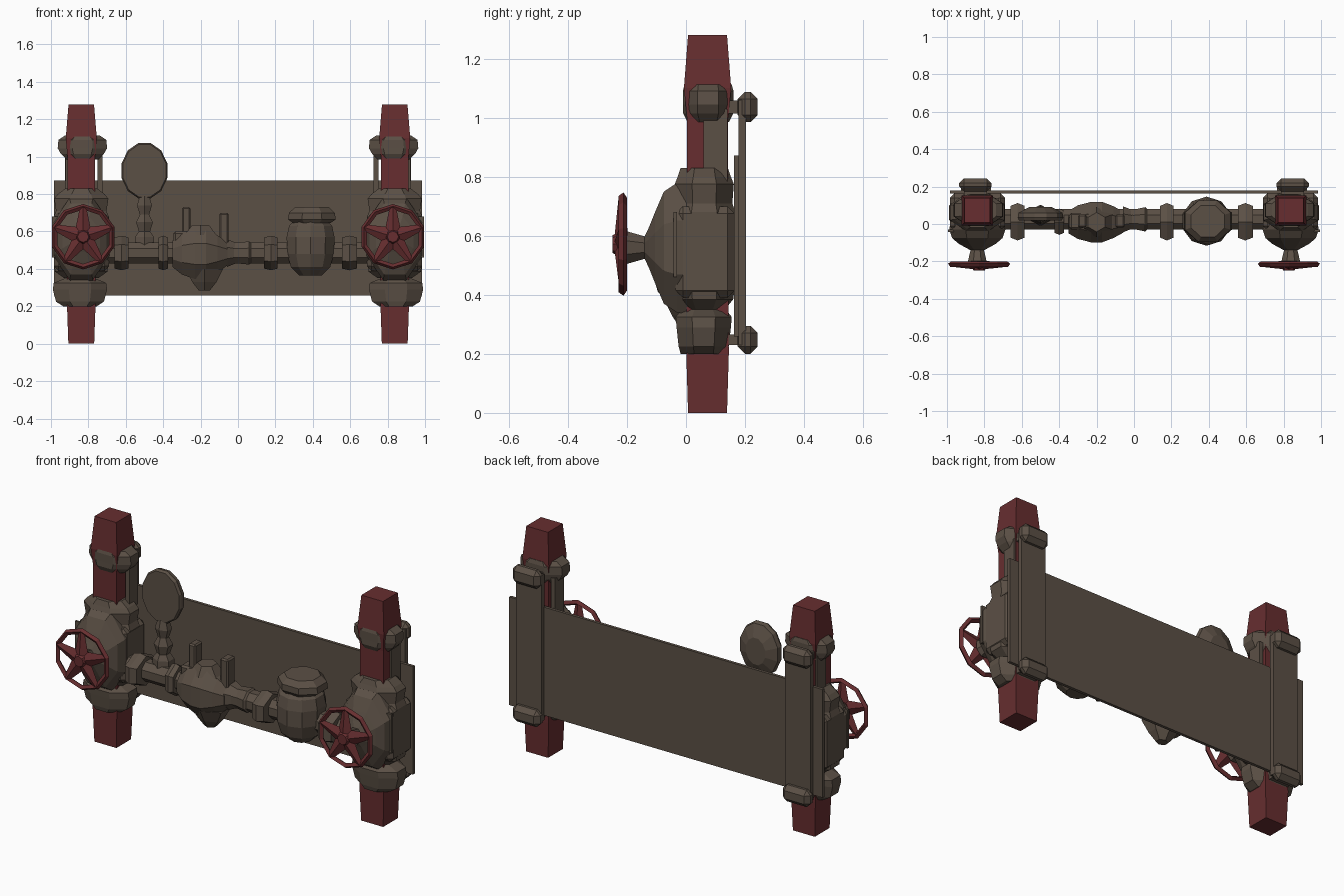
import bpy, bmesh
from math import sin, cos, pi, radians
from mathutils import Vector, Matrix

cube = bpy.data.objects.get("Cube")
if cube:
    bpy.data.objects.remove(cube, do_unlink=True)


def material(name, color):
    m = bpy.data.materials.new(name)
    m.use_nodes = True
    m.diffuse_color = color
    m.node_tree.nodes["Principled BSDF"].inputs["Base Color"].default_value = color
    return m


BROWN = material("weathered brown", (0.105, 0.08, 0.06, 1))
RED = material("dark red", (0.135, 0.027, 0.029, 1))


def finish(name, bm, mat):
    bmesh.ops.recalc_face_normals(bm, faces=bm.faces)
    mesh = bpy.data.meshes.new(name)
    bm.to_mesh(mesh)
    bm.free()
    mesh.materials.append(mat)
    ob = bpy.data.objects.new(name, mesh)
    bpy.context.collection.objects.link(ob)
    return ob


def loft(name, axis, centre, sections, n=8, mat=BROWN):
    """Stack n-sided rings (position, half width, half height) along an axis.
    The centre gives the two remaining coordinates in xyz order."""
    bm = bmesh.new()
    rings = []
    for pos, a, b in sections:
        ring = []
        k = 1 / cos(pi / n)
        for i in range(n):
            t = 2 * pi * (i + 0.5) / n
            co = [centre[0] + a * k * cos(t), centre[1] + b * k * sin(t)]
            co.insert("xyz".index(axis), pos)
            ring.append(bm.verts.new(co))
        rings.append(ring)
    for lo, hi in zip(rings, rings[1:]):
        for i in range(n):
            j = (i + 1) % n
            bm.faces.new((lo[i], lo[j], hi[j], hi[i]))
    bm.faces.new(rings[0])
    bm.faces.new(rings[-1])
    return finish(name, bm, mat)


def box(name, x, y, z, mat=BROWN, bevel=0):
    bm = bmesh.new()
    bmesh.ops.create_cube(bm, size=1)
    for v in bm.verts:
        v.co = [(r[0] + r[1]) / 2 + c * (r[1] - r[0]) for r, c in zip((x, y, z), v.co)]
    if bevel:
        bmesh.ops.bevel(bm, geom=bm.edges[:], offset=bevel, segments=1, affect='EDGES')
    return finish(name, bm, mat)


def hand_wheel(name, x, y, z, radius):
    """Faceted rim, five tapering spokes and a pointed hub."""
    bm = bmesh.new()
    n = 10
    profile = ((1.0, 0.0), (0.93, -0.017), (0.83, -0.006), (0.9, 0.012))
    rings = []
    for i in range(n):
        t = 2 * pi * (i + 0.5) / n
        rings.append([bm.verts.new((radius * r * cos(t), d, radius * r * sin(t)))
                      for r, d in profile])
    for i in range(n):
        a, b = rings[i], rings[(i + 1) % n]
        for k in range(4):
            m = (k + 1) % 4
            bm.faces.new((a[k], a[m], b[m], b[k]))
    for i in range(5):
        turn = Matrix.Rotation(2 * pi * i / 5, 4, 'Y')
        place = turn @ Matrix.Translation((0, -0.008, radius * 0.5)) @ Matrix.Diagonal((1, 0.5, 1, 1))
        bmesh.ops.create_cone(bm, cap_ends=True, segments=4, radius1=0.046,
                              radius2=0.017, depth=radius * 0.8, matrix=place)
    hub = Matrix.Translation((0, -0.012, 0)) @ Matrix.Rotation(radians(90), 4, 'X')
    bmesh.ops.create_cone(bm, cap_ends=True, segments=8, radius1=0.055,
                          radius2=0.03, depth=0.05, matrix=hub)
    ob = finish(name, bm, RED)
    ob.location = (x, y, z)
    return ob


# Back panel
box("back_panel", (-0.985, 0.985), (0.163, 0.18), (0.258, 0.872))

# Both uprights with valve, clamps, strap and wheel
for s, side in ((-1, "right"), (1, "left")):
    def span(a, b):
        return tuple(sorted((s * a, s * b)))

    cx = s * 0.838
    c = (cx, 0.073)
    loft(side + "_upright_pipe", 'z', c,
         [(0, .069, .066), (.2, .076, .072), (.5, .074, .07), (1.0, .074, .07),
          (1.1, .083, .08), (1.28, .068, .066)], 4, RED)
    loft(side + "_upper_collar", 'z', (s * 0.832, 0.075),
         [(.985, .085, .07), (1.015, .115, .085), (1.045, .132, .085),
          (1.09, .128, .086), (1.112, .095, .08)], 8)
    loft(side + "_lower_collar", 'z', (s * 0.845, 0.06),
         [(.2, .09, .078), (.225, .128, .085), (.29, .145, .092),
          (.325, .14, .095), (.35, .08, .075)], 8)

    # Valve body with flanges
    loft(side + "_valve_body", 'z', (s * 0.838, 0.062),
         [(.35, .09, .07), (.385, .14, .098), (.44, .147, .105), (.68, .147, .105),
          (.71, .135, .095), (.775, .145, .1), (.80, .125, .09), (.83, .085, .08)], 8)
    box(side + "_body_plate", span(.69, .985), (-.035, .165), (.39, .7), bevel=.025)
    loft(side + "_bonnet", 'y', (s * 0.838, 0.56),
         [(.03, .14, .225), (-.03, .15, .22), (-.075, .135, .19), (-.105, .1, .12),
          (-.125, .065, .07), (-.14, .036, .038), (-.2, .05, .055)], 8)
    box(side + "_body_wing", span(.94, .995), (-.042, -.03), (.46, .68))

    # Side struts between collar and valve
    box(side + "_outer_strut", span(.898, .922), (.06, .14), (.78, 1.03))
    box(side + "_inner_strut", span(.725, .75), (.06, .14), (.78, 1.03))

    # Rear strap and its clamp blocks
    box(side + "_rear_strap", span(.765, .925), (.178, .204), (.23, 1.06))
    for label, z in (("upper", (.985, 1.088)), ("lower", (.2, .295))):
        box(side + "_" + label + "_rear_clamp", span(.762, .935), (.175, .243), z, bevel=.025)
        box(side + "_" + label + "_clamp_tie", span(.785, .91), (.12, .19),
            (z[0] + .03, z[1] - .03))

    hand_wheel(side + "_hand_wheel", s * 0.828, -0.212, 0.572, 0.175)

# Horizontal pipe run
axis = (0.025, 0.485)
loft("cross_pipe", 'x', axis, [(-.74, .055, .055), (.74, .055, .055)], 8)
for i, (x0, x1, h, w) in enumerate(((-.66, -.585, .1, .08), (-.425, -.375, .07, .08),
                                    (.14, .212, .1, .08), (.555, .635, .1, .08))):
    mid = (x0 + x1) / 2
    loft("pipe_flange_%d" % (i + 1), 'x', (0.012, 0.485),
         [(x0, h * .85, w * .9), (mid, h, w), (x1, h * .85, w * .9)], 6)
loft("pipe_union", 'x', axis, [(-.06, .07, .075), (-.01, .05, .055), (.06, .065, .062),
                               (.075, .05, .05)], 8)

# Round valve in the middle of the run
loft("globe_valve", 'x', (0.01, 0.48),
     [(-.35, .06, .07), (-.3, .09, .11), (-.23, .108, .135), (-.17, .108, .135),
      (-.11, .085, .1), (-.055, .055, .06)], 8)
loft("valve_drain", 'z', (-.18, .01), [(.285, .03, .025), (.33, .065, .05), (.4, .1, .08)], 6)
loft("valve_cap", 'z', (-.2, .01), [(.58, .085, .07), (.635, .045, .045)], 6)
box("left_valve_lever", (-.3, -.255), (-.02, .05), (.55, .73), bevel=.008)
box("right_valve_lever", (-.1, -.05), (-.02, .05), (.52, .7), bevel=.008)
box("valve_lever_foot", (-.345, -.255), (-.03, .06), (.53, .6), bevel=.01)

# Meter
loft("meter_body", 'z', (.388, .015),
     [(.365, .06, .06), (.41, .105, .105), (.48, .125, .125), (.57, .128, .125),
      (.63, .115, .112), (.655, .09, .09)], 10)
loft("meter_cap", 'z', (.395, .015),
     [(.645, .1, .095), (.665, .128, .11), (.7, .122, .11), (.73, .09, .085)], 8)

# Pressure gauge on its stem
loft("gauge_stem", 'z', (-.5, .045),
     [(.48, .055, .05), (.57, .05, .045), (.6, .03, .03), (.65, .045, .04), (.69, .025, .025),
      (.74, .04, .035), (.79, .025, .025)], 6)
loft("gauge_dial", 'y', (-.5, .925),
     [(.02, .115, .14), (.035, .122, .148), (.06, .118, .142), (.09, .06, .075)], 12)
